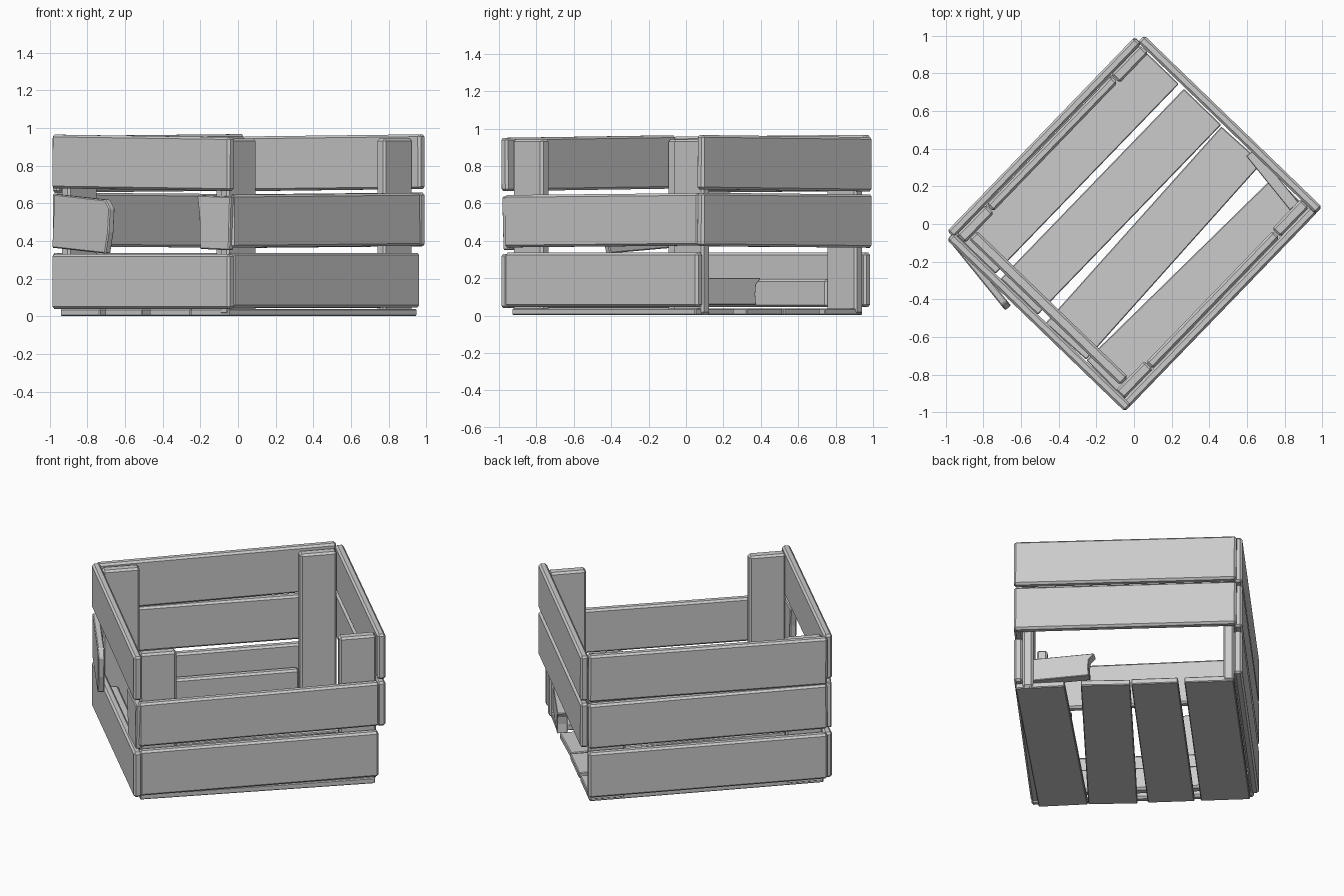
import bpy, bmesh
from math import radians
from mathutils import Matrix

if "Cube" in bpy.data.objects:
    bpy.data.objects.remove(bpy.data.objects["Cube"])

# The whole crate is turned about z
TURN = Matrix.Rotation(radians(46), 4, 'Z')


def board(name, centre, length, height, thick, yaw=0, tilt=0, roll=0, broken=None, bevel=0.012):
    """Plank: length on local x, height on z. 'broken' lists (offset, height share) along the +x end."""
    l, h = length / 2, height / 2
    end = broken or [(0, -1), (0, 1)]
    profile = [(-l, h), (-l, -h)] + [(l + dx, h * s) for dx, s in end]
    bm = bmesh.new()
    face = bm.faces.new([bm.verts.new((x, -thick / 2, z)) for x, z in profile])
    ext = bmesh.ops.extrude_face_region(bm, geom=[face])
    moved = [v for v in ext['geom'] if isinstance(v, bmesh.types.BMVert)]
    bmesh.ops.translate(bm, verts=moved, vec=(0, thick, 0))
    bmesh.ops.recalc_face_normals(bm, faces=bm.faces)
    bm.transform(TURN @ Matrix.Translation(centre)
                 @ Matrix.Rotation(radians(yaw), 4, 'Z')
                 @ Matrix.Rotation(radians(tilt), 4, 'Y')
                 @ Matrix.Rotation(radians(roll), 4, 'X'))
    mesh = bpy.data.meshes.new(name)
    bm.to_mesh(mesh)
    bm.free()
    ob = bpy.data.objects.new(name, mesh)
    bpy.context.collection.objects.link(ob)
    if bevel:
        mod = ob.modifiers.new("worn_edges", 'BEVEL')
        mod.width = bevel
        mod.segments = 1
        mod.limit_method = 'ANGLE'
    return ob


T = 0.05
LOW, MID, TOP = 0.192, 0.51, 0.812

# Long walls: the front right one has lost its top board
board("back_left_board_low", (0, 0.662, LOW), 1.43, 0.29, T)
board("back_left_board_mid", (0, 0.662, MID), 1.43, 0.285, T, tilt=0.3)
board("back_left_board_top", (0, 0.662, TOP), 1.43, 0.30, T, tilt=-0.4)
board("front_right_board_low", (0, -0.632, LOW), 1.43, 0.29, T)
board("front_right_board_mid", (0, -0.632, MID), 1.44, 0.28, T, tilt=-0.4)

# Short walls: the back right one has lost its low board
board("back_right_board_mid", (0.733, 0, MID), 1.31, 0.285, T, yaw=90, tilt=0.4)
board("back_right_board_top", (0.733, 0, 0.815), 1.31, 0.29, T, yaw=90, tilt=0.5)
board("front_left_board_low", (-0.725, 0, 0.185), 1.31, 0.29, T, yaw=90)
board("front_left_board_top", (-0.725, 0, 0.815), 1.31, 0.285, T, yaw=90, tilt=-0.6)

# Broken middle board of the front left wall
board("snapped_board_left", (-0.755, 0.41, 0.49), 0.47, 0.285, 0.04, yaw=-97, tilt=4,
      broken=[(-0.02, -1), (0.0, -0.2), (0.0, 0.7), (-0.04, 1)], bevel=0.006)
board("snapped_board_right", (-0.722, -0.535, 0.497), 0.23, 0.285, 0.04, yaw=92, tilt=-2,
      broken=[(-0.02, -1), (-0.01, 0.2), (0.01, 1)], bevel=0.006)

# Corner posts
for name, x, y in (("left", -0.585, 0.606), ("back", 0.595, 0.606),
                   ("front", -0.595, -0.576), ("right", 0.60, -0.576)):
    board("corner_post_" + name, (x, y, 0.475), 0.22, 0.935, 0.063)

# Cleats lying on the floor inside the walls, one snapped off
board("cleat_front_left", (-0.636, 0.016, 0.12), 1.115, 0.15, 0.062, yaw=90)
board("cleat_back_left", (0.005, 0.608, 0.12), 0.95, 0.15, 0.05)
board("cleat_front_right", (0, -0.58, 0.12), 0.97, 0.15, 0.05)
board("cleat_snapped", (0.68, -0.37, 0.13), 0.36, 0.145, 0.062, yaw=83,
      broken=[(-0.02, -1), (-0.025, -0.2), (-0.02, 0.5), (0.01, 0.9), (0.01, 1)], bevel=0.006)

# Floor slats, two of them knocked askew
for i, (y, yaw) in enumerate(((-0.485, -1.6), (-0.146, 2.2), (0.17, 0), (0.49, 0))):
    board(f"floor_slat_{i + 1}", (0, y, 0.021), 1.40, 0.275 if i == 2 else 0.29, 0.036,
          yaw=yaw, roll=90, bevel=0.005)
